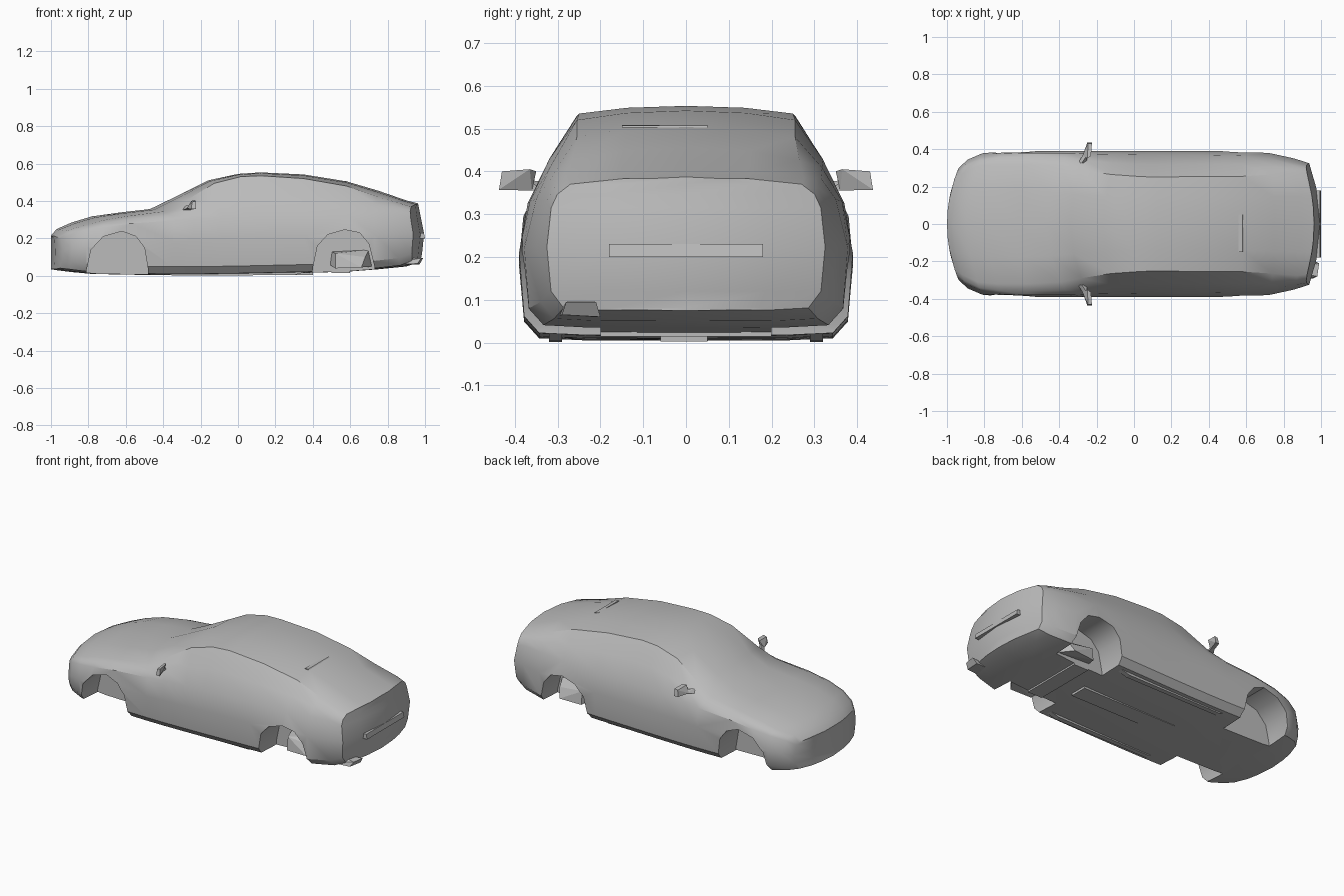
import bpy, bmesh, math
from mathutils import Vector

cube = bpy.data.objects.get("Cube")
if cube:
    bpy.data.objects.remove(cube, do_unlink=True)

grey = bpy.data.materials.new("plain grey")
grey.use_nodes = True
color = (0.5, 0.5, 0.5, 1)
grey.diffuse_color = color
grey.node_tree.nodes["Principled BSDF"].inputs["Base Color"].default_value = color


def make_object(name, bm, smooth=None):
    """Turn a bmesh into a finished object."""
    bmesh.ops.recalc_face_normals(bm, faces=bm.faces)
    mesh = bpy.data.meshes.new(name)
    bm.to_mesh(mesh)
    bm.free()
    mesh.materials.append(grey)
    obj = bpy.data.objects.new(name, mesh)
    bpy.context.scene.collection.objects.link(obj)
    if smooth:
        bpy.ops.object.select_all(action='DESELECT')
        obj.select_set(True)
        bpy.context.view_layer.objects.active = obj
        bpy.ops.object.shade_smooth_by_angle(angle=math.radians(smooth))
    return obj


def hull(name, points):
    """Faceted solid around a few points."""
    bm = bmesh.new()
    for p in points:
        bm.verts.new(p)
    result = bmesh.ops.convex_hull(bm, input=bm.verts)
    bmesh.ops.delete(bm, geom=list({g for g in result["geom_interior"]
                                    if isinstance(g, bmesh.types.BMVert)}), context='VERTS')
    return make_object(name, bm)


def prism(name, outline, y0, y1, hidden=False):
    """Extrude an (x, z) outline between two y positions."""
    bm = bmesh.new()
    face = bm.faces.new([bm.verts.new((x, y0, z)) for x, z in outline])
    out = bmesh.ops.extrude_face_region(bm, geom=[face])
    for v in out["geom"]:
        if isinstance(v, bmesh.types.BMVert):
            v.co.y = y1
    obj = make_object(name, bm)
    obj.hide_render = hidden
    return obj


# Body sections: x, bow, floor, half width, shoulder y z, rail y z, top
sections = [
    (-1.0, .10, .035, .30, .28, .19, .24, .205, .215),
    (-.97, .10, .03, .345, .32, .22, .27, .24, .25),
    (-.89, .08, .02, .378, .355, .24, .31, .265, .285),
    (-.78, .07, .01, .387, .375, .26, .32, .295, .318),
    (-.62, .05, .007, .39, .38, .28, .32, .32, .34),
    (-.47, .12, .004, .39, .38, .295, .31, .345, .357),
    (-.34, .10, .004, .39, .375, .305, .29, .40, .42),
    (-.16, .07, .006, .39, .372, .31, .265, .495, .51),
    (0, .03, .008, .39, .37, .315, .255, .53, .545),
    (.12, 0, .01, .39, .37, .32, .25, .535, .553),
    (.35, 0, .015, .39, .37, .325, .255, .52, .542),
    (.58, 0, .022, .39, .365, .33, .255, .48, .505),
    (.75, -.02, .035, .378, .35, .335, .265, .425, .455),
    (.9, -.05, .05, .35, .325, .33, .275, .385, .403),
    (1.0, -.08, .075, .325, .315, .315, .27, .37, .387),
]


def half_profile(zb, w, ys, zs, yr, zr, zt):
    return [(0, zb), (w * .6, zb + .001), (w * .88, zb + .006), (w * .97, zb + .045),
            (w, zb + (zs - zb) * .62), (ys, zs),
            ((ys + yr) / 2 + .008, (zs + zr) / 2 + .004), (yr, zr),
            (yr * .55, zt - (zt - zr) * .25), (0, zt)]


def bowed(section, y, z):
    x, bow = section[:2]
    lean = .2 * abs(z - .2) if section is sections[-1] else 0
    return Vector((x + bow * (y / .38) ** 2 - lean, y, z))


# Body shell lofted through the sections, with curved ends
bm = bmesh.new()
rings = []
for s in sections:
    half = half_profile(*s[2:])
    ring = half + [(-y, z) for y, z in half[-2:0:-1]]
    rings.append([bm.verts.new(bowed(s, y, z)) for y, z in ring])
count = len(rings[0])
for a, b in zip(rings, rings[1:]):
    for i in range(count):
        j = (i + 1) % count
        bm.faces.new((a[i], a[j], b[j], b[i]))
for s in (sections[0], sections[-1]):
    rows = [[bm.verts.new(bowed(s, y * t, z)) for t in (-1, -.6, 0, .6, 1)]
            for y, z in half_profile(*s[2:])]
    for a, b in zip(rows, rows[1:]):
        for k in range(4):
            bm.faces.new((a[k], a[k + 1], b[k + 1], b[k]))
bmesh.ops.remove_doubles(bm, verts=bm.verts, dist=.0004)
body = make_object("body_shell", bm)

# Wheel arches cut into both sides
arches = {
    "front": [(-.81, -.1), (-.81, .03), (-.785, .14), (-.72, .21), (-.62, .238),
              (-.545, .21), (-.5, .15), (-.48, .03), (-.48, -.1)],
    "rear": [(.395, -.1), (.4, .04), (.425, .16), (.48, .22), (.57, .246),
             (.65, .23), (.7, .17), (.73, .05), (.735, -.1)],
}
cutters = []
for place, outline in arches.items():
    for side, sign in (("left", 1), ("right", -1)):
        cutters.append(prism(f"{place}_{side}_arch_cutter", outline, sign * .2, sign * .6, True))
for cutter in cutters:
    mod = body.modifiers.new("arch", 'BOOLEAN')
    mod.operation = 'DIFFERENCE'
    mod.solver = 'EXACT'
    mod.object = cutter
bpy.context.view_layer.objects.active = body
for name in [m.name for m in body.modifiers]:
    bpy.ops.object.modifier_apply(modifier=name)
for cutter in cutters:
    bpy.data.objects.remove(cutter, do_unlink=True)
bpy.ops.object.select_all(action='DESELECT')
body.select_set(True)
bpy.ops.object.shade_smooth_by_angle(angle=math.radians(32))

for side, sign in (("left", 1), ("right", -1)):
    # Door mirror: wedge head on a short foot
    hull(f"{side}_mirror_head", [(x, sign * y, z) for x, y, z in (
        (-.275, .365, .36), (-.25, .36, .355), (-.25, .35, .4), (-.23, .365, .405),
        (-.25, .435, .357), (-.225, .437, .357), (-.245, .43, .395), (-.225, .43, .4))])
    hull(f"{side}_mirror_foot", [(x, sign * y, z) for x, y, z in (
        (-.3, .325, .35), (-.25, .325, .35), (-.28, .325, .375),
        (-.27, .375, .362), (-.25, .375, .358), (-.25, .37, .38))])
    # Suspension lump inside the rear arch
    hull(f"{side}_rear_suspension", [(x, sign * y, z) for x, y, z in (
        (.49, .19, .06), (.72, .19, .05), (.5, .19, .13), (.7, .19, .14),
        (.52, .27, .04), (.66, .28, .045), (.52, .26, .12), (.68, .25, .1))])
    # Raised floor rail beside the sill
    prism(f"{side}_floor_rail", [(-.35, .001), (.3, .004), (.36, .02), (-.4, .02)],
          sign * .29, sign * .32)

# Exhaust under the floor, ending in a silencer at the rear right corner
hull("exhaust_tunnel", [(x, y, z) for x in (-.25, .4) for y in (-.06, .05)
                        for z in (.003, .03)])
hull("rear_axle_beam", [(x, y, z) for x in (.5, .6) for y in (-.2, .2) for z in (.014, .04)])
hull("silencer", [(.8, -.3, .06), (.8, -.2, .06), (.96, -.29, .065), (.97, -.2, .06),
                  (.98, -.28, .095), (.99, -.21, .095), (.82, -.25, .1)])

# Thin crease strip across the tail and a small lamp bar in the rear glass
prism("tail_ledge", [(.95, .2), (1.0, .2), (.994, .23), (.95, .23)], -.18, .18)
prism("rear_glass_bar", [(.56, .502), (.585, .502), (.58, .507), (.56, .508)], -.15, .05)
